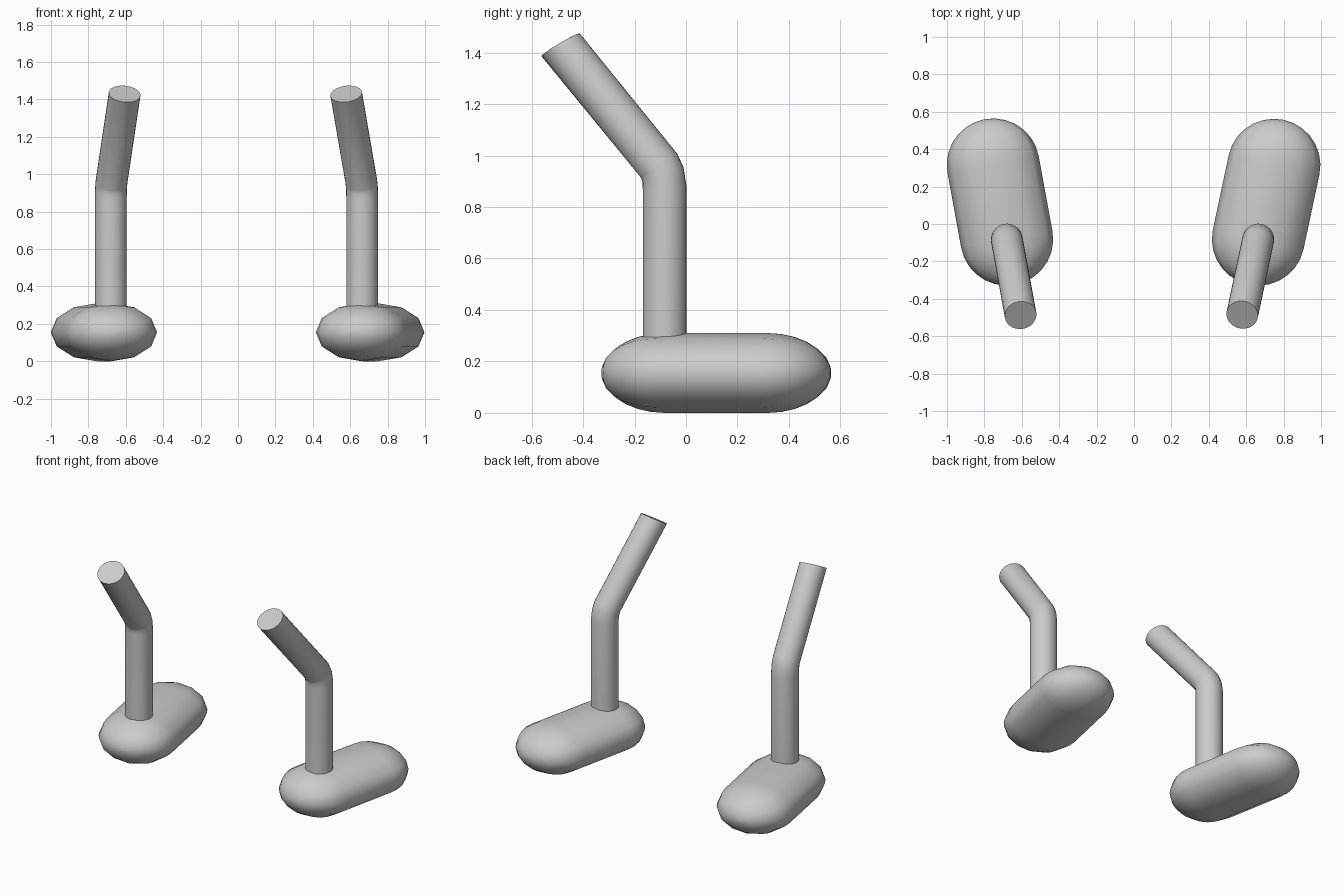
import bpy, bmesh
from math import sin, cos, pi, atan2
from mathutils import Matrix, Vector

if "Cube" in bpy.data.objects:
    bpy.data.objects.remove(bpy.data.objects["Cube"])


def loft(name, rings, angle):
    """Skin a list of closed rings and cap both ends."""
    bm = bmesh.new()
    loops = [[bm.verts.new(p) for p in ring] for ring in rings]
    n = len(loops[0])
    for a, b in zip(loops, loops[1:]):
        for i in range(n):
            j = (i + 1) % n
            bm.faces.new((a[i], a[j], b[j], b[i]))
    bm.faces.new(loops[0][::-1])
    bm.faces.new(loops[-1])
    bmesh.ops.remove_doubles(bm, verts=bm.verts, dist=0.0005)
    bmesh.ops.recalc_face_normals(bm, faces=bm.faces)
    me = bpy.data.meshes.new(name)
    bm.to_mesh(me)
    bm.free()
    ob = bpy.data.objects.new(name, me)
    bpy.context.collection.objects.link(ob)
    bpy.ops.object.select_all(action='DESELECT')
    ob.select_set(True)
    bpy.context.view_layer.objects.active = ob
    bpy.ops.object.shade_smooth_by_angle(angle=angle)


def foot(name, place, length, rw=0.248, rh=0.155, seg=12, steps=7):
    # flattened capsule lying along local y
    rings = []
    for start, a0, a1 in ((0, -pi / 2, 0), (length, 0, pi / 2)):
        for k in range(steps + 1):
            a = a0 + (a1 - a0) * k / steps
            y, s = start + 0.246 * sin(a), max(cos(a), 0.02)
            rings.append([place @ Vector((rw * s * cos(t), y, rh + rh * s * sin(t)))
                          for t in (2 * pi * i / seg for i in range(seg))])
    loft(name, rings, 1.2)


def leg(name, place, r=0.085, seg=28):
    # each ring: inner (back-leaning) point and outer point in local y, z
    profile = [((-0.085, 0.26), (0.085, 0.26)),
               ((-0.085, 0.87), (0.085, 0.88)),
               ((-0.086, 0.895), (0.073, 0.955)),
               ((-0.091, 0.912), (0.048, 1.008)),
               ((-0.485, 1.385), (-0.338, 1.474))]
    rings = []
    for p, q in profile:
        p, q = Vector((0, *p)), Vector((0, *q))
        mid, half = (p + q) / 2, (q - p) / 2
        rings.append([place @ (mid + half * cos(t) + Vector((r * sin(t), 0, 0)))
                      for t in (2 * pi * i / seg for i in range(seg))])
    loft(name, rings, 0.9)


# left and right, toes turned outward
for side, x, dx in (("left", -0.68, -0.073), ("right", 0.664, 0.085)):
    yaw = atan2(-dx, 0.4)
    place = Matrix.Translation((x, -0.083, 0)) @ Matrix.Rotation(yaw, 4, 'Z')
    foot(side + "_foot", place, 0.408)
    leg(side + "_leg", place)
